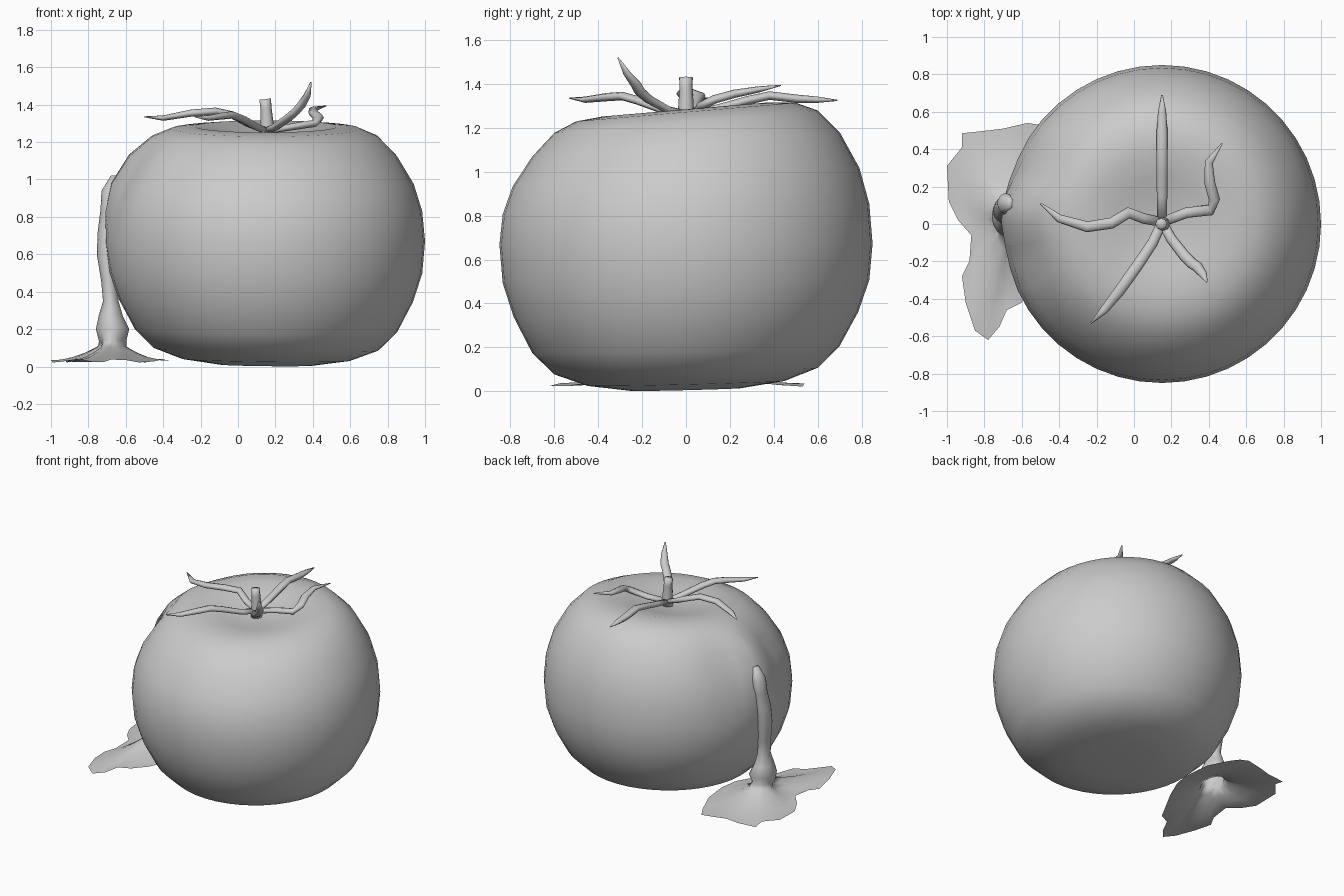
import bpy, bmesh, math
from mathutils import Vector

if "Cube" in bpy.data.objects:
    bpy.data.objects.remove(bpy.data.objects["Cube"])


def loft(name, rings, cap_start=True, cap_end=True):
    """Skin a list of equal-length point rings into one smooth object."""
    bm = bmesh.new()
    rows = [[bm.verts.new(p) for p in ring] for ring in rings]
    n = len(rows[0])
    for a, b in zip(rows, rows[1:]):
        for i in range(n):
            j = (i + 1) % n
            bm.faces.new((a[i], a[j], b[j], b[i]))
    for row, wanted in ((rows[0], cap_start), (rows[-1], cap_end)):
        if wanted:
            c = bm.verts.new(sum((v.co for v in row), Vector()) / n)
            for i in range(n):
                bm.faces.new((row[i], row[(i + 1) % n], c))
    bmesh.ops.recalc_face_normals(bm, faces=bm.faces)
    mesh = bpy.data.meshes.new(name)
    bm.to_mesh(mesh)
    bm.free()
    ob = bpy.data.objects.new(name, mesh)
    bpy.context.collection.objects.link(ob)
    for p in mesh.polygons:
        p.use_smooth = True
    return ob


def tube(name, pts, radii, flat=1.0, sides=8):
    """Tapered tube along a path, optionally flattened vertically."""
    pts = [Vector(p) for p in pts]
    rings = []
    for i, (p, r) in enumerate(zip(pts, radii)):
        t = (pts[min(i + 1, len(pts) - 1)] - pts[max(i - 1, 0)]).normalized()
        ref = Vector((0, 0, 1)) if abs(t.z) < 0.95 else Vector((0, 1, 0))
        side = t.cross(ref).normalized()
        up = side.cross(t)
        rings.append([p + side * r * math.cos(a) + up * r * flat * math.sin(a)
                      for a in (2 * math.pi * k / sides for k in range(sides))])
    return loft(name, rings)


# Fruit: revolved profile, tilted upwards at the back, with a split on the left
profile = [(.03, 1.225), (.12, 1.232), (.25, 1.26), (.38, 1.284), (.5, 1.272),
           (.6, 1.228), (.7, 1.125), (.79, .975), (.835, .83), (.85, .67),
           (.835, .5), (.785, .35), (.7, .19), (.6, .092), (.45, .036),
           (.25, .008), (.03, .014)]
CX, SEG = 0.15, 44


def fruit_point(r, z, a):
    x, y = r * math.cos(a), r * math.sin(a)
    if x < 0:
        # raised lip at the split with flattened flanks
        w = math.exp(-((z - 1.0) / .25) ** 2) * min(1, r / .7) ** 3
        d = y - .07
        r += w * (.055 * math.exp(-(d / .12) ** 2)
                  - .025 * math.exp(-((abs(d) - .25) / .12) ** 2))
        x, y = r * math.cos(a), r * math.sin(a)
    k = min(1, abs(z - .66) / .5)
    if z > .66:
        z += k * .085 * y
    else:
        z += k * (.025 * y - .012 * x)
    return (CX + x, y, max(z, 0))


loft("fruit", [[fruit_point(r, z, 2 * math.pi * i / SEG) for i in range(SEG)]
               for r, z in profile])

# Stem
tube("stem", [(.155, 0, 1.22), (.155, 0, 1.29), (.15, 0, 1.38), (.145, 0, 1.43)],
     [.04, .036, .03, .031])

# Sepals: five curled strips radiating from the stem
base = (.15, .01, 1.26)
sepals = {
    "sepal_back": [(.15, .15, 1.29), (.15, .28, 1.325), (.15, .38, 1.347),
                   (.15, .5, 1.333), (.15, .6, 1.328), (.15, .69, 1.325)],
    "sepal_right": [(.28, .06, 1.28), (.41, .075, 1.30), (.43, .13, 1.33),
                    (.405, .22, 1.355), (.4, .33, 1.375), (.47, .43, 1.393)],
    "sepal_left": [(.05, .03, 1.30), (-.03, .06, 1.345), (-.12, .005, 1.365),
                   (-.25, -.015, 1.355), (-.4, .03, 1.328), (-.5, .11, 1.335)],
    "sepal_front_left": [(.1, -.1, 1.28), (.02, -.22, 1.325), (-.03, -.29, 1.345),
                         (-.08, -.36, 1.34), (-.16, -.46, 1.328), (-.23, -.53, 1.335)],
    "sepal_front_right": [(.2, -.08, 1.28), (.27, -.17, 1.33), (.31, -.21, 1.365),
                          (.34, -.23, 1.40), (.37, -.27, 1.45), (.39, -.31, 1.52)],
}
for name, pts in sepals.items():
    tube(name, [base] + pts, [.026, .028, .03, .03, .029, .022, .004], flat=.65)

# Juice: a trickle down the split that flares into an irregular puddle
C = Vector((-.67, .03, 0))
outline = [(-.37, .1), (-.4, .3), (-.46, .46), (-.5, .53), (-.57, .54), (-.7, .51),
           (-.78, .5), (-.92, .485), (-.92, .41), (-1.0, .31), (-.99, .12),
           (-.94, .02), (-.87, -.06), (-.88, -.2), (-.92, -.28), (-.9, -.42),
           (-.85, -.57), (-.78, -.62), (-.72, -.55), (-.68, -.46), (-.6, -.42),
           (-.53, -.3), (-.45, -.15), (-.4, -.02)]
trickle = [(-.66, .11, 1.02, .02), (-.685, .11, .94, .045), (-.69, .1, .84, .045),
           (-.70, .08, .72, .05), (-.705, .07, .6, .05), (-.69, .05, .46, .042),
           (-.68, .04, .35, .042), (-.68, .04, .27, .065), (-.67, .04, .2, .09),
           (-.67, .03, .14, .075)]
n = len(outline)
angles = [math.atan2(y - C.y, x - C.x) for x, y in outline]
rings = [[(x + r * math.cos(a), y + r * 1.2 * math.sin(a), z) for a in angles]
         for x, y, z, r in trickle]
for t in (.25, .45, .65, .85, 1):
    rings.append([(C.x + (x - C.x) * t, C.y + (y - C.y) * t,
                   .03 + .13 * (1 - t) ** 1.9 + .009 * t * math.sin(i * 1.7))
                  for i, (x, y) in enumerate(outline)])
loft("juice_puddle", rings, cap_end=False)
